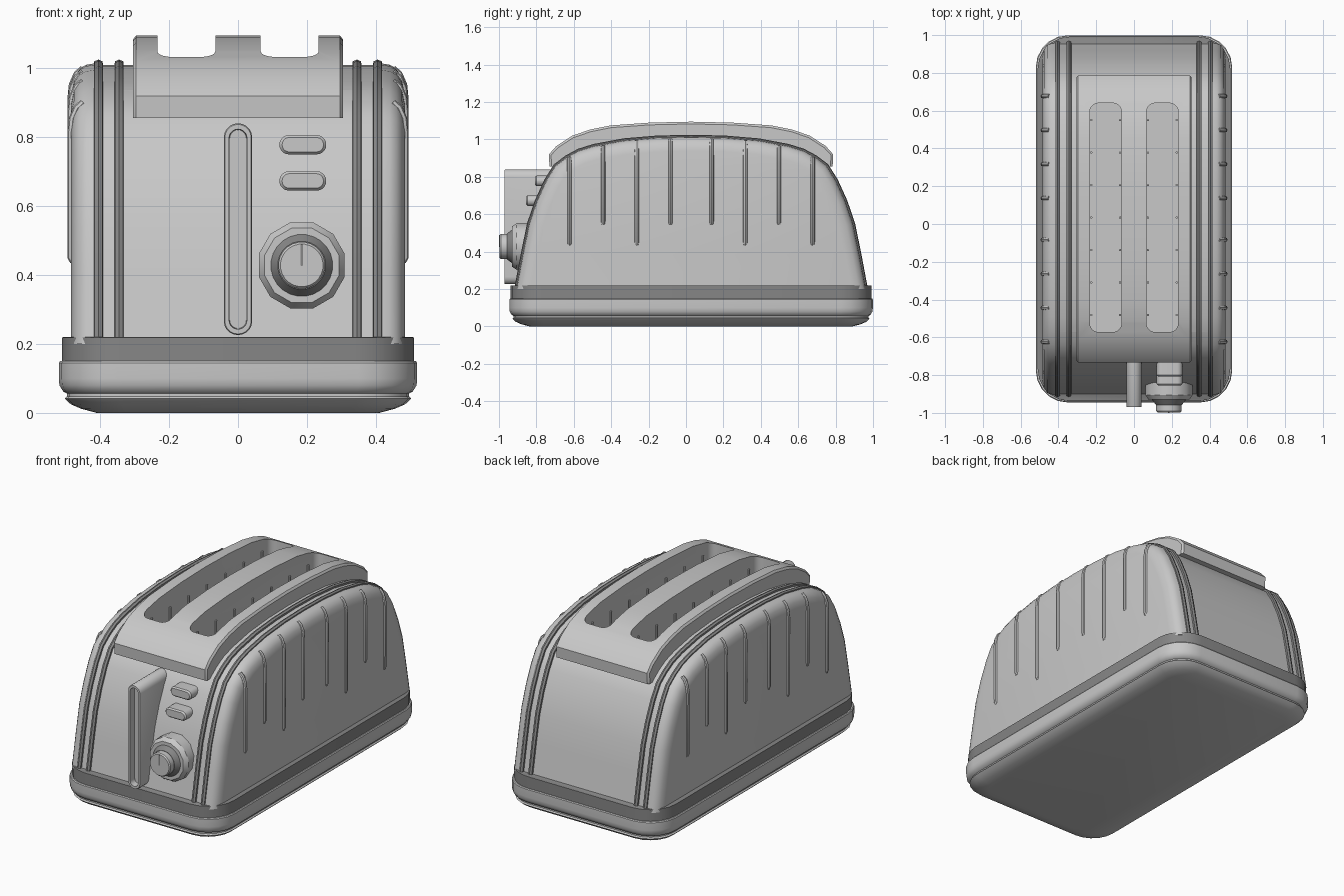
import bpy, bmesh, math
from mathutils import Vector

if "Cube" in bpy.data.objects:
    bpy.data.objects.remove(bpy.data.objects["Cube"], do_unlink=True)

CY = 0.027  # middle of the body along y


def material(name, v):
    m = bpy.data.materials.new(name)
    m.use_nodes = True
    m.diffuse_color = (v, v, v, 1)
    m.node_tree.nodes["Principled BSDF"].inputs["Base Color"].default_value = (v, v, v, 1)
    return m


LIGHT = material("light grey", 0.58)
DARK = material("dark grey", 0.24)


def smooth(ob):
    bpy.ops.object.select_all(action='DESELECT')
    ob.select_set(True)
    bpy.context.view_layer.objects.active = ob
    bpy.ops.object.shade_smooth_by_angle(angle=math.radians(32))


def loft(name, rings, mat):
    """Skin a list of equal-length closed rings and cap both ends."""
    bm = bmesh.new()
    vs = [[bm.verts.new(p) for p in r] for r in rings]
    n = len(vs[0])
    for a, b in zip(vs, vs[1:]):
        for i in range(n):
            bm.faces.new((a[i], a[(i + 1) % n], b[(i + 1) % n], b[i]))
    bm.faces.new(vs[0])
    bm.faces.new(vs[-1])
    bmesh.ops.recalc_face_normals(bm, faces=bm.faces)
    me = bpy.data.meshes.new(name)
    bm.to_mesh(me)
    bm.free()
    ob = bpy.data.objects.new(name, me)
    bpy.context.collection.objects.link(ob)
    me.materials.append(mat)
    smooth(ob)
    return ob


def rounded_rect(hu, hv, r, n=5):
    pts = []
    for k, (su, sv) in enumerate(((1, 1), (-1, 1), (-1, -1), (1, -1))):
        for i in range(n + 1):
            a = math.pi / 2 * (k + i / n)
            pts.append((su * (hu - r) + r * math.cos(a), sv * (hv - r) + r * math.sin(a)))
    return pts


def offset(half, d):
    """Push a half arch (outer end to middle) out by d and mirror it."""
    out = []
    for i, p in enumerate(half):
        a, b = Vector(half[max(i - 1, 0)]), Vector(half[min(i + 1, len(half) - 1)])
        t = (b - a).normalized()
        nrm = Vector((t.y, -t.x))
        if i == 0:
            nrm = Vector((1, 0))
        if i == len(half) - 1:
            nrm = Vector((0, 1))
        out.append(Vector(p) + nrm * d)
    return [(h, z) for h, z in out] + [(-h, z) for h, z in out[-2::-1]]


def arch(name, half, sections, mat):
    """Arch profile lofted along x through (x, offset) sections."""
    return loft(name, [[(x, CY + h, z) for h, z in offset(half, d)] for x, d in sections], mat)


def stadium(name, cx, cz, steps, mat):
    """Rounded bar along y through (y, half width, half height) steps."""
    return loft(name, [[(cx + u, y, cz + v) for u, v in rounded_rect(a, b, min(a, b) * 0.98)]
                       for y, a, b in steps], mat)


def turned(name, cx, cz, steps, mat, n=12):
    """Round part about a y axis through (y, radius) steps."""
    return loft(name, [[(cx + r * math.cos(math.tau * (i + .5) / n), y,
                         cz + r * math.sin(math.tau * (i + .5) / n)) for i in range(n)]
                       for y, r in steps], mat)


def tube(name, pts, r, mat):
    cu = bpy.data.curves.new(name, 'CURVE')
    cu.dimensions = '3D'
    cu.bevel_depth = r
    cu.bevel_resolution = 2
    cu.use_fill_caps = True
    sp = cu.splines.new('POLY')
    sp.points.add(len(pts) - 1)
    for q, p in zip(sp.points, pts):
        q.co = (*p, 1)
    ob = bpy.data.objects.new(name, cu)
    bpy.context.collection.objects.link(ob)
    cu.materials.append(mat)
    bpy.ops.object.select_all(action='DESELECT')
    ob.select_set(True)
    bpy.context.view_layer.objects.active = ob
    bpy.ops.object.convert(target='MESH')
    smooth(bpy.context.object)


# Base tray and the set-back band above it
def base(name, hx, hy, rings, mat):
    loft(name, [[(u, CY + v, z) for u, v in rounded_rect(hx - d, hy - d, 0.17 - d * 0.7)]
                for z, d in rings], mat)


base("base_tray", 0.52, 0.972, [(0, .11), (.012, .065), (.025, .035), (.042, .017), (.048, .024),
                                (.056, .024), (.062, .013), (.08, .002), (.1, 0), (.145, 0), (.15, .004)], LIGHT)
base("base_band", 0.51, 0.965, [(.14, 0), (.218, 0), (.22, .003)], DARK)

# Arched body, top plate, trim strips
ARCH = [(.935, .2), (.897, .4), (.866, .55), (.825, .67), (.775, .78), (.725, .86), (.665, .905),
        (.6, .94), (.52, .965), (.36, .995), (.18, 1.01), (0, 1.014)]
PLATE = [(.757, .855), (.76, .92), (.72, .965), (.635, 1.02), (.54, 1.053), (.43, 1.075),
         (.22, 1.09), (0, 1.095)]

body = arch("body", ARCH, [(-.425, -.004), (.425, -.004)], LIGHT)
plate = arch("top_plate", PLATE, [(-.305, -.012), (-.296, 0), (.296, 0), (.305, -.012)], LIGHT)

for s, side in ((1, "left"), (-1, "right")):
    for x, part in ((.345, "inner"), (.405, "outer")):
        arch(f"{side}_{part}_strip", ARCH,
             [(s * (x + dx), d) for dx, d in ((-.015, -.02), (-.012, .006), (0, .011), (.012, .006), (.015, -.02))],
             DARK)
    arch(f"{side}_shell", ARCH, [(s * x, d) for x, d in
                                 ((.415, 0), (.44, -.004), (.46, -.015), (.476, -.038), (.484, -.075))], LIGHT)


# Raised ribs on the side shells, alternating long and short
def arch_height(h):
    for (h0, z0), (h1, z1) in zip(ARCH, ARCH[1:]):
        if h1 <= h <= h0:
            return z0 + (z1 - z0) * (h0 - h) / (h0 - h1)


for s, side in ((1, "left"), (-1, "right")):
    for end in (1, -1):
        for i in range(4):
            h = 0.11 + 0.18 * i
            y, top = CY + end * h, arch_height(h)
            low = 0.44 if i % 2 else 0.55
            tube(f"{side}_rib", [(s * .448, y, top - .014), (s * .466, y, top - .03),
                                 (s * .479, y, top - .06), (s * .483, y, top - .1),
                                 (s * .483, y, low + .012), (s * .476, y, low)], 0.012, LIGHT)

# Bread slots cut through the plate into the body, with guide wires
for s, side in ((1, "left"), (-1, "right")):
    cutter = loft("slot_cutter", [[(s * .15 + u, .034 + v, z) for u, v in rounded_rect(.084, .606, .045)]
                                  for z in (.25, 1.3)], LIGHT)
    cutter.hide_render = True
    for ob in (body, plate):
        mod = ob.modifiers.new("slot", 'BOOLEAN')
        mod.operation = 'DIFFERENCE'
        mod.solver = 'EXACT'
        mod.object = cutter
        bpy.context.view_layer.objects.active = ob
        bpy.ops.object.modifier_apply(modifier=mod.name)
    bpy.data.objects.remove(cutter, do_unlink=True)
    for wall in (-1, 1):
        for i in range(7):
            x, y = s * .15 + wall * .076, .034 + (i - 3) * .172
            tube(f"{side}_guide_wire", [(x, y, .25), (x, y, .99)], .006, LIGHT)
smooth(body)
smooth(plate)

# Lever housing with its recessed track
stadium("lever_housing", 0, .533, [(-.62, .041, .307), (-.965, .041, .307), (-.97, .038, .304),
                                   (-.97, .026, .29), (-.93, .024, .288)], LIGHT)

# Two buttons
for name, z, y in (("upper_button", .778, -.808), ("lower_button", .673, -.855)):
    stadium(name, .188, z, [(y + .13, .068, .028), (y + .008, .068, .028), (y, .06, .021)], LIGHT)

# Dial: bezel, collar, knob and pointer
turned("dial_bezel", .185, .428, [(-.8, .129), (-.905, .129), (-.93, .112), (-.93, .09)], LIGHT)
turned("dial_collar", .185, .428, [(-.9, .09), (-.93, .09), (-.957, .07)], DARK, 24)
turned("dial_knob", .185, .428, [(-.93, .068), (-.99, .068), (-.997, .062)], LIGHT, 24)
stadium("dial_pointer", .185, .458, [(-.99, .004, .032), (-1.0, .004, .032)], DARK)
